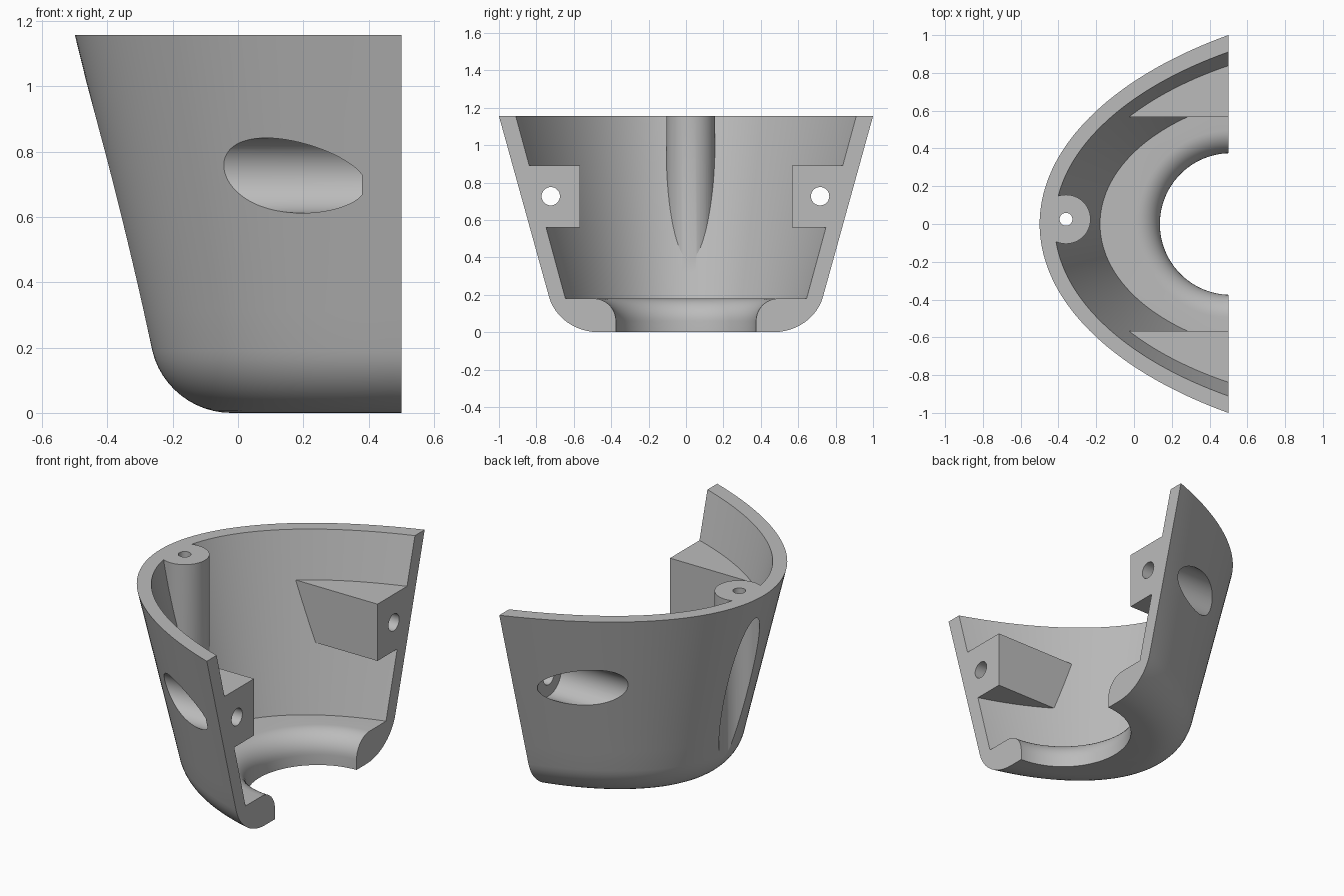
import bpy, bmesh, math
from mathutils import Matrix

if "Cube" in bpy.data.objects:
    bpy.data.objects.remove(bpy.data.objects["Cube"], do_unlink=True)

TOP = 1.157
CUT_X = 0.5          # plane where the housing is split
SEGMENTS = 72

grey = bpy.data.materials.new("plain_grey")
grey.use_nodes = True
grey.diffuse_color = (0.5, 0.5, 0.5, 1)
grey.node_tree.nodes["Principled BSDF"].inputs["Base Color"].default_value = grey.diffuse_color


def add_object(name, bm):
    bmesh.ops.recalc_face_normals(bm, faces=bm.faces)
    mesh = bpy.data.meshes.new(name)
    bm.to_mesh(mesh)
    bm.free()
    mesh.materials.append(grey)
    obj = bpy.data.objects.new(name, mesh)
    bpy.context.collection.objects.link(obj)
    return obj


def ellipse_ring(nose, half_width, z, x_end):
    """Elliptic arc from the nose, passing the split plane at half_width."""
    ratio = 1.58 + 0.28 * z
    length = CUT_X - nose
    a = (length ** 2 + (ratio * half_width) ** 2) / (2 * length)
    b = a / ratio
    cx = nose + a
    end = math.acos((cx - x_end) / a)
    angles = [end * (2 * i / SEGMENTS - 1) for i in range(SEGMENTS + 1)]
    return [(cx - a * math.cos(t), b * math.sin(t), z) for t in angles]


def loft(name, rings):
    bm = bmesh.new()
    loops = [[bm.verts.new(p) for p in ring] for ring in rings]
    for low, high in zip(loops, loops[1:]):
        for i in range(len(low)):
            j = (i + 1) % len(low)
            bm.faces.new((low[i], low[j], high[j], high[i]))
    bm.faces.new(loops[0])
    bm.faces.new(loops[-1])
    return add_object(name, bm)


def cylinder(name, radius, start, end, axis, u, v):
    """Cylinder along z through (u, v) = (x, y), or along x through (y, z)."""
    bm = bmesh.new()
    bmesh.ops.create_cone(bm, cap_ends=True, segments=64, radius1=radius,
                          radius2=radius, depth=end - start)
    mid = (start + end) / 2
    if axis == "x":
        matrix = Matrix.Translation((mid, u, v)) @ Matrix.Rotation(math.pi / 2, 4, "Y")
    else:
        matrix = Matrix.Translation((u, v, mid))
    bmesh.ops.transform(bm, matrix=matrix, verts=bm.verts)
    return add_object(name, bm)


def box(name, low, high):
    bm = bmesh.new()
    bmesh.ops.create_cube(bm, size=1)
    for vert in bm.verts:
        vert.co = [h if c > 0 else l for c, l, h in zip(vert.co, low, high)]
    return add_object(name, bm)


def subtract(target, cutter):
    cutter.hide_render = True
    mod = target.modifiers.new("cut", "BOOLEAN")
    mod.operation = "DIFFERENCE"
    mod.solver = "EXACT"
    mod.object = cutter
    bpy.context.view_layer.objects.active = target
    bpy.ops.object.modifier_apply(modifier=mod.name)
    bpy.data.objects.remove(cutter, do_unlink=True)


# Outer body: rounded bottom edge, then a straight tapered wall
rings = []
R, INSET = 0.25, 0.195
for i in range(13):
    t = math.radians(-90 + i * 76 / 12)
    d = INSET - R * math.cos(t)
    z = R + R * math.sin(t)
    rings.append(ellipse_ring(-0.215 + d, 0.68 - 1.1 * d, z, CUT_X))
for i in range(1, 9):
    z = 0.19 + (TOP - 0.19) * i / 8
    rings.append(ellipse_ring(-0.215 - 0.246 * z, 0.68 + 0.277 * z, z, CUT_X))
housing = loft("half_housing", rings)

# Cavity, with the screw post and mounting blocks left standing in it
rings = []
for i in range(9):
    z = 0.18 + i * 0.14
    rise = z - 0.18
    rings.append(ellipse_ring(-0.18 - 0.246 * rise, 0.645 + 0.272 * rise, z, CUT_X + 0.1))
cavity = loft("cavity", rings)
POST_X, POST_Y = -0.36, 0.025
subtract(cavity, cylinder("screw_post", 0.13, 0.1, 2, "z", POST_X, POST_Y))
for side in (-1, 1):
    inner, outer = sorted((side * 0.567, side * 1.5))
    subtract(cavity, box("mounting_block", (-1, inner, 0.56), (CUT_X + 0.3, outer, 0.89)))
subtract(housing, cavity)

# Round floor opening with a rolled upper lip
profile = [(0.375, -0.1)]
for i in range(11):
    t = math.radians(i * 9)
    profile.append((0.495 - 0.12 * math.cos(t), 0.06 + 0.12 * math.sin(t)))
profile.append((0.495, 0.25))
rings = []
for r, z in profile:
    turn = [2 * math.pi * i / 96 for i in range(96)]
    rings.append([(0.512 + r * math.cos(t), r * math.sin(t), z) for t in turn])
subtract(housing, loft("floor_opening", rings))

# Post screw hole and its wide access bore from below
subtract(housing, cylinder("post_bore", 0.107, -0.5, 1.06, "z", POST_X, POST_Y))
subtract(housing, cylinder("post_hole", 0.034, 0.9, 1.5, "z", POST_X, POST_Y))

# Side screw holes and their access bores through the outer wall
for side in (-1, 1):
    y = side * 0.72 - 0.003
    subtract(housing, cylinder("side_bore", 0.115, -1, 0.38, "x", y, 0.727))
    subtract(housing, cylinder("side_hole", 0.049, 0.2, 0.9, "x", y, 0.727))

# Smooth walls, crisp cut edges
bpy.ops.object.select_all(action="DESELECT")
housing.select_set(True)
bpy.context.view_layer.objects.active = housing
bpy.ops.object.shade_smooth_by_angle(angle=math.radians(25))
